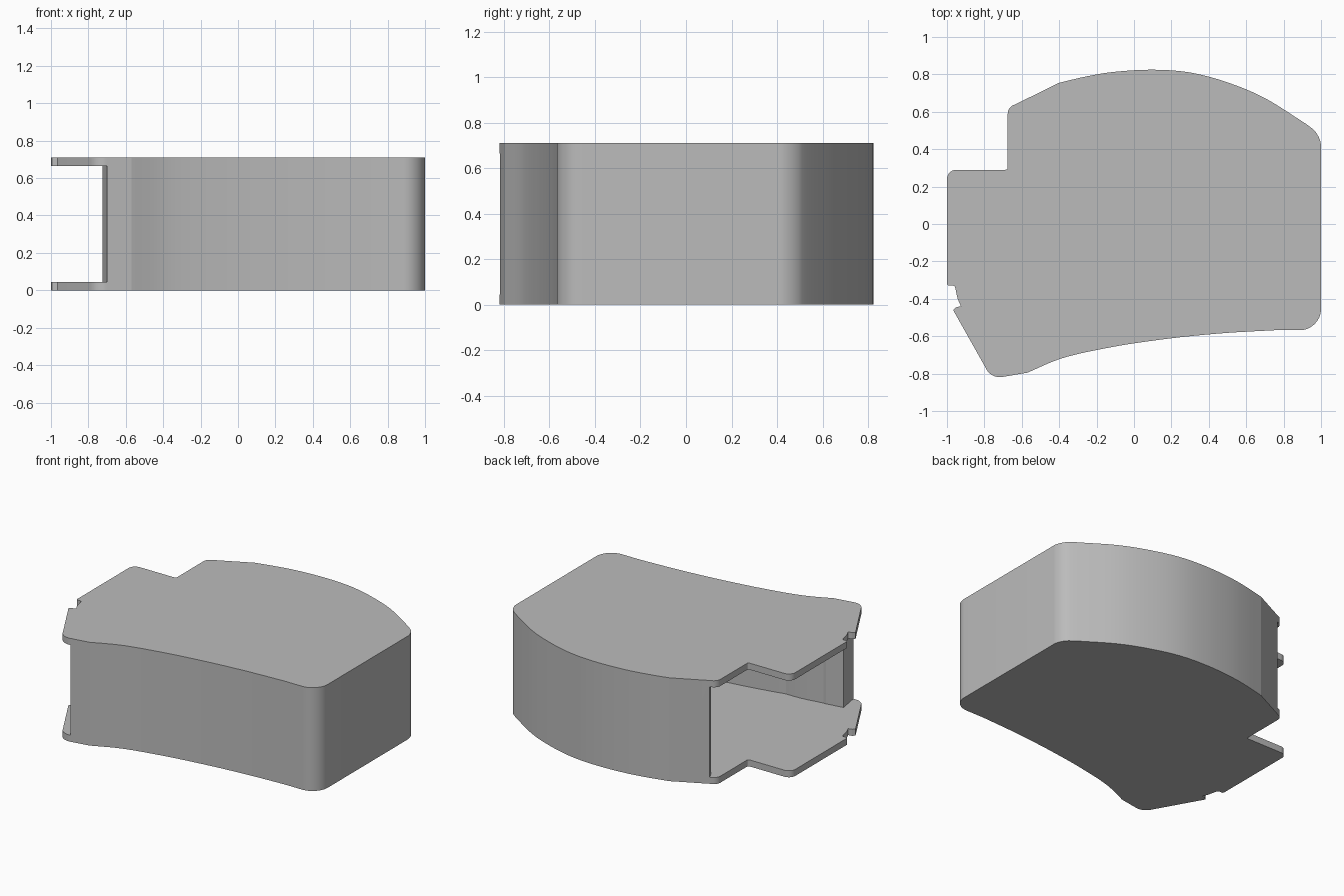
import bpy, bmesh, math
from mathutils import Vector

HEIGHT, PLATE = 0.71, 0.045

cube = bpy.data.objects.get("Cube")
if cube:
    bpy.data.objects.remove(cube, do_unlink=True)


def spline(points, steps=4):
    """Smooth curve through the points."""
    p = [Vector(q) for q in points]
    p = [2 * p[0] - p[1]] + p + [2 * p[-1] - p[-2]]
    out = []
    for a, b, c, d in zip(p, p[1:], p[2:], p[3:]):
        for i in range(steps):
            t = i / steps
            out.append(0.5 * (2 * b + (c - a) * t + (2 * a - 5 * b + 4 * c - d) * t ** 2
                              + (3 * b - a - 3 * c + d) * t ** 3))
    return out + [p[-2]]


def corner(before, at, after, reach, steps=12):
    """Rounded corner that starts and ends at the given reach from the corner point."""
    before, at, after = Vector(before), Vector(at), Vector(after)
    a = at + (before - at).normalized() * reach
    d = at + (after - at).normalized() * reach
    b, c = a.lerp(at, 0.55), d.lerp(at, 0.55)
    ts = [i / steps for i in range(steps + 1)]
    return [a * (1 - t) ** 3 + b * 3 * t * (1 - t) ** 2 + c * 3 * t * t * (1 - t) + d * t ** 3
            for t in ts]


def prism(name, outline, z0, z1):
    bm = bmesh.new()
    face = bm.faces.new([bm.verts.new((p.x, p.y, z0)) for p in outline])
    top = bmesh.ops.extrude_face_region(bm, geom=[face])["geom"]
    bmesh.ops.translate(bm, vec=(0, 0, z1 - z0),
                        verts=[v for v in top if isinstance(v, bmesh.types.BMVert)])
    bmesh.ops.recalc_face_normals(bm, faces=bm.faces)
    mesh = bpy.data.meshes.new(name)
    bm.to_mesh(mesh)
    bm.free()
    obj = bpy.data.objects.new(name, mesh)
    bpy.context.collection.objects.link(obj)
    return obj


# Walled part of the outline: back arc, side, front arc
back_arc = spline([(-0.4, 0.755), (-0.25, 0.79), (-0.1, 0.814), (0.1, 0.825), (0.3, 0.81),
                   (0.5, 0.757), (0.7, 0.673), (0.92, 0.535)])
front_arc = spline([(0.75, -0.568), (0.5, -0.582), (0.25, -0.605), (0, -0.638),
                    (-0.15, -0.664), (-0.3, -0.695), (-0.42, -0.73), (-0.57, -0.795)])
wall = ([Vector((-0.63, 0.642))] + back_arc
        + corner(back_arc[-1], (1, 0.475), (1, 0), 0.06)
        + corner((1, 0), (1, -0.568), (0.5, -0.568), 0.115)
        + front_arc + [Vector((-0.7, -0.817))])

# Open end of the plates: rounded foot, catch notch, tab and step
foot, catch = (-0.76, -0.828), (-0.967, -0.46)
tab, step, shoulder = (-1, 0.29), (-0.675, 0.29), (-0.675, 0.622)
open_end = (corner(wall[-1], foot, catch, 0.055)
            + [Vector(p) for p in (catch, (-0.95, -0.445), (-0.925, -0.44), (-0.943, -0.4),
                                   (-0.957, -0.335), (-0.967, -0.328), (-0.995, -0.328),
                                   (-1, -0.32))]
            + corner((-1, 0), tab, step, 0.05)
            + corner(tab, step, shoulder, 0.012, 4)
            + corner(step, shoulder, wall[0], 0.03))

# Cavity: inset of the wall, opened towards the tab side
inner, normals = [], []
for i, p in enumerate(wall):
    tangent = (wall[min(i + 1, len(wall) - 1)] - wall[max(i - 1, 0)]).normalized()
    n = Vector((tangent.y, -tangent.x))
    thick = 0.06
    if p.y < 0:
        thick += 0.08 * min(1, max(0, (-0.3 - p.x) / 0.27))
    inner.append(p + n * thick)
    normals.append(n)
mouth = [wall[-1] - normals[-1] * 0.2, Vector((-1.3, -1.1)), Vector((-1.3, 1)),
         wall[0] - normals[0] * 0.2]

housing = prism("housing", wall + open_end, 0, HEIGHT)
cutter = prism("cavity_cutter", inner + mouth, PLATE, HEIGHT - PLATE)
cutter.hide_render = True

# Hollow the housing, leaving a top plate, a bottom plate and the wall
cut = housing.modifiers.new("cavity", "BOOLEAN")
cut.operation, cut.solver, cut.object = "DIFFERENCE", "EXACT", cutter
graph = bpy.context.evaluated_depsgraph_get()
hollow = bpy.data.meshes.new_from_object(housing.evaluated_get(graph))
housing.modifiers.clear()
housing.data = hollow
bpy.data.objects.remove(cutter, do_unlink=True)

# One plain grey
grey = bpy.data.materials.new("plain_grey")
grey.use_nodes = True
colour = (0.5, 0.5, 0.5, 1)
grey.diffuse_color = colour
grey.node_tree.nodes["Principled BSDF"].inputs["Base Color"].default_value = colour
hollow.materials.clear()
hollow.materials.append(grey)

bpy.ops.object.select_all(action="DESELECT")
housing.select_set(True)
bpy.context.view_layer.objects.active = housing
bpy.ops.object.shade_smooth_by_angle(angle=math.radians(11))
